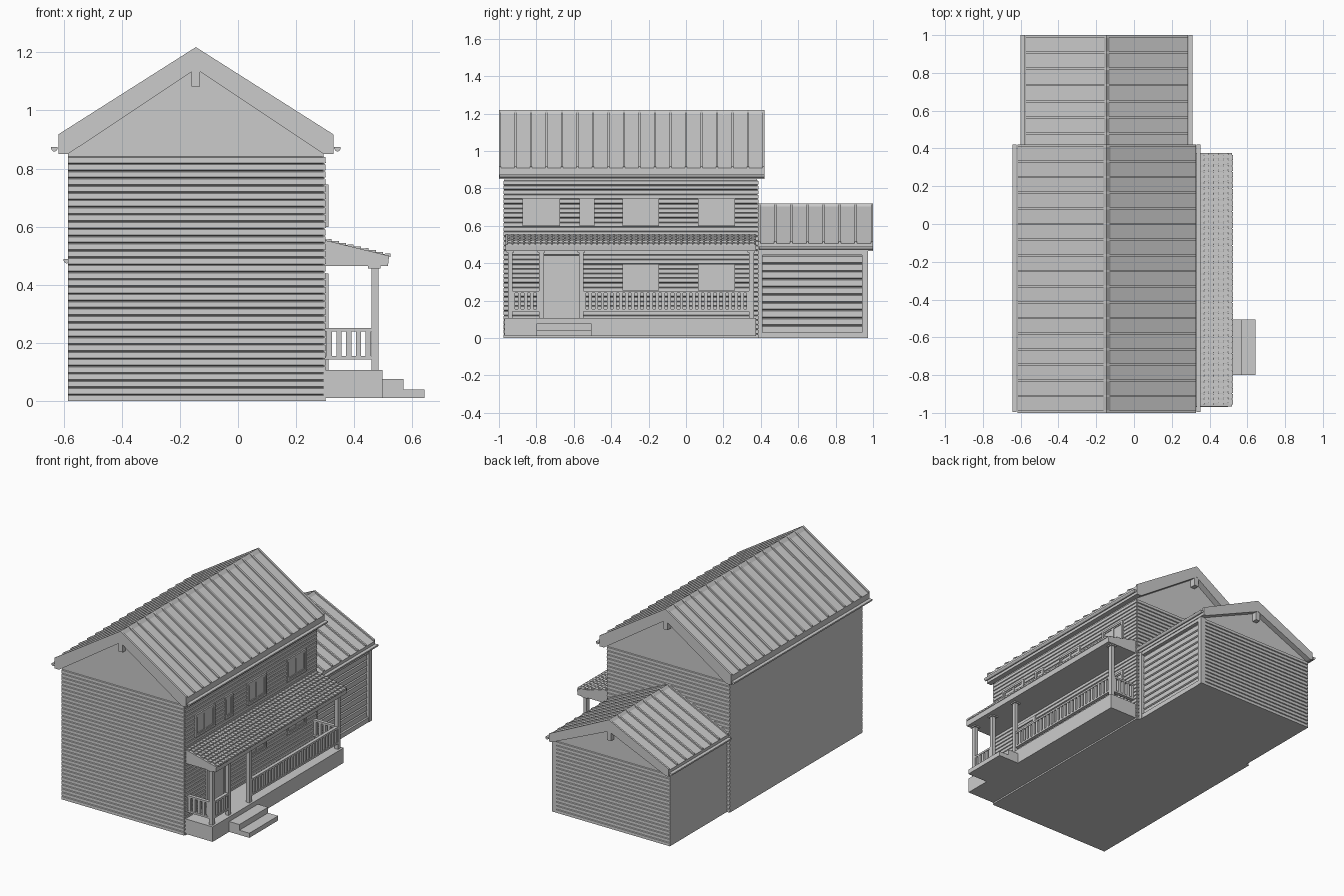
import bpy, bmesh
from mathutils import Vector

if "Cube" in bpy.data.objects:
    bpy.data.objects.remove(bpy.data.objects["Cube"])

CX = -0.145  # ridge line


def prism(bm, pts, axis, a, b):
    """Extrude a 2D outline along an axis: 'y' uses (x,z), 'x' uses (y,z)."""
    put = (lambda p, t: (p[0], t, p[1])) if axis == 'y' else (lambda p, t: (t, p[0], p[1]))
    lo = [bm.verts.new(put(p, a)) for p in pts]
    hi = [bm.verts.new(put(p, b)) for p in pts]
    bm.faces.new(lo)
    bm.faces.new(hi[::-1])
    n = len(pts)
    for i in range(n):
        j = (i + 1) % n
        bm.faces.new((lo[i], hi[i], hi[j], lo[j]))


def box(bm, x0, x1, y0, y1, z0, z1):
    prism(bm, [(x0, z0), (x1, z0), (x1, z1), (x0, z1)], 'y', y0, y1)


def finish(name, bm):
    bmesh.ops.recalc_face_normals(bm, faces=bm.faces)
    me = bpy.data.meshes.new(name)
    bm.to_mesh(me)
    bm.free()
    ob = bpy.data.objects.new(name, me)
    bpy.context.collection.objects.link(ob)
    return ob


def siding(name, axis, base, out, a, b, z0, z1, rows):
    """Lap boards: a saw-tooth outline, each board thickest at its foot."""
    h = (z1 - z0) / rows
    bm = bmesh.new()
    pts = [(base - out * 0.6, z1), (base - out * 0.6, z0)]
    for i in range(rows):
        pts += [(base + out, z0 + i * h), (base + out * 0.9, z0 + (i + 0.75) * h), (base, z0 + (i + 0.86) * h)]
    pts.append((base, z1))
    prism(bm, pts, axis, a, b)
    finish(name, bm)


def gable_roof(name, y0, y1, half, ridge, eave, soffit, wall_half, seams, ends):
    # slab with boxed eaves
    inner = ridge - 0.065
    bm = bmesh.new()
    prism(bm, [(CX - half, soffit), (CX - half, eave), (CX, ridge), (CX + half, eave), (CX + half, soffit),
               (CX + wall_half, soffit), (CX, inner), (CX - wall_half, soffit)], 'y', y0, y1)
    finish(name + "_slab", bm)
    # standing seams and ridge cap
    bm = bmesh.new()
    for i in range(seams):
        y = y0 + 0.006 + (y1 - y0 - 0.012) * i / (seams - 1)
        for s in (-1, 1):
            prism(bm, [(CX, ridge - 0.004), (CX, ridge + 0.01), (CX + s * half, eave + 0.01),
                       (CX + s * half, eave - 0.004)], 'y', y - 0.006, y + 0.006)
    prism(bm, [(CX - 0.02, ridge - 0.013), (CX, ridge + 0.01), (CX + 0.02, ridge - 0.013)], 'y', y0, y1)
    finish(name + "_seams", bm)
    # half-round gutters
    bm = bmesh.new()
    r, z = 0.011, soffit + 0.024
    for s in (-1, 1):
        x = CX + s * (half + 0.014)
        prism(bm, [(x - r, z), (x - r, z - 0.006), (x - r * .6, z - 0.013), (x, z - 0.016), (x + r * .6, z - 0.013),
                   (x + r, z - 0.006), (x + r, z)], 'y', y0 + 0.004, y1)
    finish(name + "_gutters", bm)
    # ridge beam ends
    bm = bmesh.new()
    for a, b in ends:
        box(bm, CX - 0.015, CX + 0.015, a, b, inner - 0.06, inner + 0.01)
    finish(name + "_ridge_beam", bm)


def gable_walls(name, x0, x1, y0, y1, z0, top, apex):
    bm = bmesh.new()
    prism(bm, [(x0, z0), (x1, z0), (x1, top), (CX, apex), (x0, top)], 'y', y0, y1)
    finish(name, bm)


# main house
gable_walls("house_walls", -0.585, 0.295, -0.97, 0.38, 0, 0.855, 1.15)
siding("front_siding", 'x', -0.97, -0.007, -0.585, 0.295, 0, 0.845, 34)
siding("back_siding", 'x', 0.38, 0.007, -0.585, 0.295, 0, 0.845, 34)
siding("right_siding", 'y', 0.295, 0.007, -0.972, 0.382, 0, 0.845, 34)
gable_roof("house_roof", -1.0, 0.42, 0.473, 1.208, 0.908, 0.85, 0.44, 18,
           [(-0.998, -0.96), (0.37, 0.418)])

# garage
gable_walls("garage_walls", -0.565, 0.255, 0.37, 0.965, 0, 0.468, 0.648)
siding("garage_back_siding", 'x', 0.965, 0.007, -0.565, 0.262, 0, 0.465, 19)
gable_roof("garage_roof", 0.385, 1.0, 0.43, 0.71, 0.505, 0.465, 0.41, 8, [(0.955, 0.998)])
siding("garage_door", 'y', 0.258, 0.009, 0.41, 0.94, 0.03, 0.445, 10)
bm = bmesh.new()
for a, b in ((0.375, 0.41), (0.94, 0.972)):
    box(bm, 0.25, 0.283, a, b, 0, 0.465)
box(bm, 0.25, 0.28, 0.41, 0.94, 0.445, 0.465)
box(bm, 0.25, 0.28, 0.41, 0.94, 0, 0.03)
finish("garage_door_frame", bm)


# windows: frame bars around glass panes
def window(bm, gl, y0, y1, z0, z1, sashes):
    x0, x1, t = 0.29, 0.311, 0.013
    box(bm, x0, x1, y0, y1, z0, z0 + t)
    box(bm, x0, x1, y0, y1, z1 - t, z1)
    for y in (y0, y1 - t):
        box(bm, x0, x1, y, y + t, z0 + t, z1 - t)
    w = (y1 - y0 - 2 * t) / sashes
    for i in range(sashes):
        a, b, s = y0 + t + i * w, y0 + t + (i + 1) * w, 0.008
        for y in (a, b - s):
            box(bm, x0, x1 - 0.004, y, y + s, z0 + t, z1 - t)
        for z in (z0 + t, z1 - t - s):
            box(bm, x0, x1 - 0.004, a + s, b - s, z, z + s)
    box(gl, x0, 0.3025, y0 + t, y1 - t, z0 + t, z1 - t)


bm, gl = bmesh.new(), bmesh.new()
for y0, y1, n in ((-0.875, -0.675, 2), (-0.57, -0.49, 1), (-0.34, -0.145, 2), (0.065, 0.262, 2)):
    window(bm, gl, y0, y1, 0.6, 0.745, n)
for y0, y1 in ((-0.34, -0.145), (0.065, 0.262)):
    window(bm, gl, y0, y1, 0.255, 0.395, 2)
finish("window_frames", bm)
finish("window_panes", gl)

# front door
bm = bmesh.new()
box(bm, 0.29, 0.312, -0.765, -0.745, 0.105, 0.44)
box(bm, 0.29, 0.312, -0.585, -0.565, 0.105, 0.44)
box(bm, 0.29, 0.312, -0.745, -0.585, 0.42, 0.44)
finish("door_frame", bm)
bm = bmesh.new()
box(bm, 0.29, 0.304, -0.745, -0.585, 0.105, 0.42)
finish("door", bm)

# porch floor and steps
bm = bmesh.new()
box(bm, 0.29, 0.497, -0.97, 0.375, 0.01, 0.107)
finish("porch_floor", bm)
bm = bmesh.new()
box(bm, 0.497, 0.57, -0.8, -0.505, 0.01, 0.077)
box(bm, 0.57, 0.642, -0.8, -0.505, 0.01, 0.04)
finish("porch_steps", bm)

# porch posts with caps
post_y = (-0.94, -0.773, -0.56, 0.35)
bm = bmesh.new()
for y in post_y:
    box(bm, 0.459, 0.483, y - 0.013, y + 0.013, 0.107, 0.466)
    box(bm, 0.448, 0.49, y - 0.02, y + 0.02, 0.457, 0.468)
finish("porch_posts", bm)

# railings: two rails and evenly spaced balusters between end points
bm = bmesh.new()


def railing(p, q):
    p, q = Vector(p), Vector(q)
    d = 0.009
    for z in (0.143, 0.24):
        r = 0.011
        e = (q - p).normalized()
        ex, ey = r * abs(e.y), r * abs(e.x)
        box(bm, p.x - ex, q.x + ex, p.y - ey, q.y + ey, z, z + 0.012)
    n = round((q - p).length / 0.033)
    for i in range(n):
        c = p.lerp(q, (i + 0.5) / n)
        box(bm, c.x - d, c.x + d, c.y - d, c.y + d, 0.15, 0.245)


railing((0.471, -0.94), (0.471, -0.775))
railing((0.471, -0.56), (0.471, 0.35))
for y in (-0.94, 0.35):
    railing((0.297, y), (0.465, y))
finish("porch_railings", bm)

# porch roof wedge, then rows of small tilted tiles
bm = bmesh.new()
prism(bm, [(0.29, 0.465), (0.516, 0.465), (0.52, 0.5), (0.29, 0.556)], 'y', -0.965, 0.375)
finish("porch_roof", bm)
bm = bmesh.new()
rows, cols, y0, y1 = 9, 44, -0.955, 0.37
w, run = (y1 - y0) / cols, 0.229 / rows
for r in range(rows):
    xa = 0.296 + r * run
    xb = xa + run
    za, zb = [0.556 - (x - 0.29) * 0.2435 for x in (xa, xb)]
    for c in range(cols):
        y = y0 + (c + 0.25 * (r % 2)) * w
        prism(bm, [(xa, za - 0.003), (xb, zb - 0.003), (xb, zb + 0.009), (xa, za + 0.002)],
              'y', y, min(y + w * 0.86, 0.374))
finish("porch_roof_tiles", bm)
